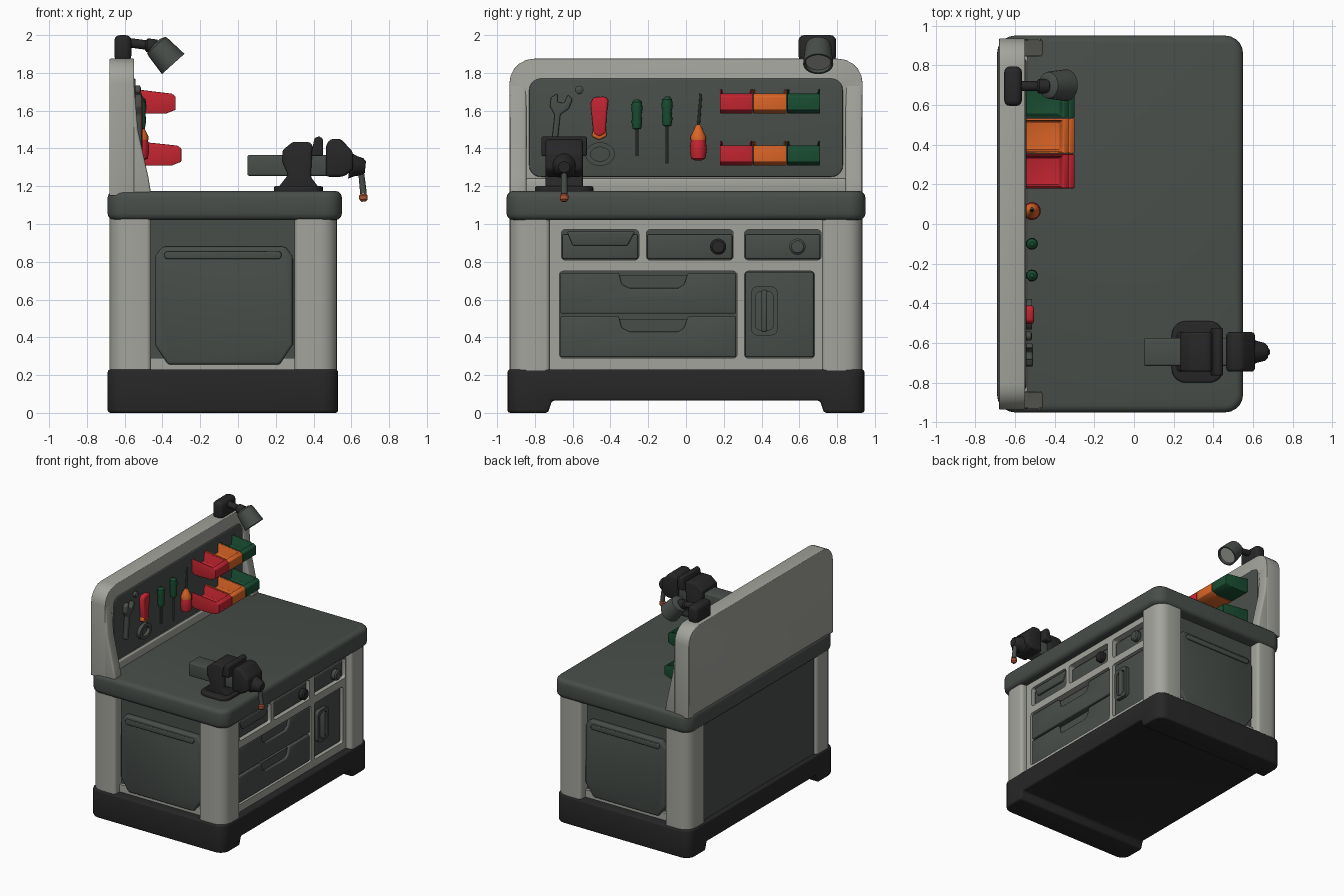
import bpy, bmesh, math
from mathutils import Vector

if "Cube" in bpy.data.objects:
    bpy.data.objects.remove(bpy.data.objects["Cube"])

def material(name, col):
    m = bpy.data.materials.new(name)
    m.diffuse_color = (*col, 1)
    m.use_nodes = True
    m.node_tree.nodes["Principled BSDF"].inputs["Base Color"].default_value = m.diffuse_color
    return m

STONE = material("warm_grey", (0.36, 0.37, 0.33))
SLATE = material("slate_grey", (0.065, 0.076, 0.068))
BLACK = material("soft_black", (0.02, 0.02, 0.021))
RED = material("red", (0.55, 0.018, 0.03))
ORANGE = material("orange", (0.72, 0.13, 0.02))
GREEN = material("green", (0.01, 0.075, 0.032))
COPPER = material("copper", (0.42, 0.09, 0.035))

def sharp(bm):
    return [e for e in bm.edges if e.calc_face_angle(0) > 0.6]

def finish(bm, name, mat, bevel=0):
    bmesh.ops.recalc_face_normals(bm, faces=bm.faces[:])
    if bevel:
        bmesh.ops.bevel(bm, geom=sharp(bm), offset=bevel, segments=3, profile=0.5,
                        affect='EDGES', clamp_overlap=True)
    for f in bm.faces:
        f.smooth = True
    for e in sharp(bm):
        e.smooth = False
    me = bpy.data.meshes.new(name)
    bm.to_mesh(me)
    bm.free()
    me.materials.append(mat)
    ob = bpy.data.objects.new(name, me)
    bpy.context.collection.objects.link(ob)
    return ob

def rrect(u0, u1, v0, v1, r=0.0, n=5):
    """Rounded rectangle; r may be four radii: (u1v1, u0v1, u0v0, u1v0)."""
    rs = r if isinstance(r, tuple) else (r,) * 4
    out = []
    for k, (su, sv) in enumerate(((1, 1), (-1, 1), (-1, -1), (1, -1))):
        q = rs[k]
        u, v = (u1 if su > 0 else u0), (v1 if sv > 0 else v0)
        if q == 0:
            out.append((u, v))
            continue
        for i in range(n + 1):
            a = math.pi / 2 * (k + i / n)
            out.append((u - su * q + q * math.cos(a), v - sv * q + q * math.sin(a)))
    return out

def ellipse(u, v, ru, rv, n=24):
    return [(u + ru * math.cos(2 * math.pi * i / n), v + rv * math.sin(2 * math.pi * i / n)) for i in range(n)]

def prism_mesh(pts, axis, a, b, holes=()):
    put = {'x': lambda u, v, w: (w, u, v), 'y': lambda u, v, w: (u, w, v),
           'z': lambda u, v, w: (u, v, w)}[axis]
    bm = bmesh.new()
    loops = [pts, *holes]
    sides = [[[bm.verts.new(put(u, v, w)) for u, v in lp] for lp in loops] for w in (a, b)]
    for L, H in zip(*sides):
        for i in range(len(L)):
            bm.faces.new((L[i - 1], L[i], H[i], H[i - 1]))
    for side in sides:
        if holes:
            edges = [bm.edges.get((L[i - 1], L[i])) for L in side for i in range(len(L))]
            bmesh.ops.triangle_fill(bm, use_beauty=True, edges=edges)
        else:
            bm.faces.new(side[0])
    return bm

def prism(name, pts, axis, a, b, mat, bevel=0, holes=(), corner=0):
    bm = prism_mesh(pts, axis, a, b, holes)
    if corner:  # large radius on upright edges first
        up = [e for e in bm.edges if abs((e.verts[0].co - e.verts[1].co).normalized().z) > 0.99]
        bmesh.ops.bevel(bm, geom=up, offset=corner, segments=5, profile=0.5, affect='EDGES')
    return finish(bm, name, mat, bevel)

def box(name, x0, x1, y0, y1, z0, z1, mat, bevel=0):
    return prism(name, rrect(x0, x1, y0, y1), 'z', z0, z1, mat, bevel)

def lathe(name, prof, origin, direction, mat, n=20):
    """Revolve (radius, distance) pairs about a direction from origin."""
    q = Vector(direction).to_track_quat('Z', 'Y')
    bm = bmesh.new()
    rings = [[bm.verts.new(Vector(origin) + q @ Vector((r * math.cos(2 * math.pi * i / n),
              r * math.sin(2 * math.pi * i / n), h))) for i in range(n)] for r, h in prof]
    for A, B in zip(rings, rings[1:]):
        for i in range(n):
            bm.faces.new((A[i - 1], A[i], B[i], B[i - 1]))
    bm.faces.new(rings[0])
    bm.faces.new(rings[-1])
    return finish(bm, name, mat)

# Plinth with feet, core cabinet and worktop
prism("plinth", [(-.945, 0), (-.73, 0), (-.71, .065), (.71, .065), (.73, 0), (.945, 0), (.945, .23), (-.945, .23)],
      'x', -.69, .53, BLACK, .015, corner=.08)
box("cabinet_core", -.655, .42, -.85, .85, .2, 1.05, SLATE)
prism("worktop", rrect(-.69, .55, -.95, .95, .09), 'z', 1.02, 1.175, SLATE, .035)

# Corner posts and side boards
for s, side in ((-1, "left"), (1, "right")):
    y0, y1 = sorted((s * .72, s * .935))
    for x0, x1, end in ((-.68, -.46, "back"), (.30, .525, "front")):
        outer = (0 if s > 0 else 2) + ((end == "back") == (s > 0))
        outer = {("front", 1): 0, ("back", 1): 1, ("back", -1): 2, ("front", -1): 3}[(end, s)]
        radii = tuple(.09 if k == outer else .025 for k in range(4))
        prism(f"{side}_{end}_post", rrect(x0, x1, y0, y1, radii), 'z', .21, 1.04, STONE)
    prism(f"{side}_bottom_rail", rrect(-.47, .31, .22, .29), 'y', s * .84, s * .875, STONE)
    prism(f"{side}_board", [(-.44, .36), (-.37, .255), (.22, .255), (.29, .36), (.29, .83), (.25, .88), (-.40, .88), (-.44, .83)],
          'y', s * .84, s * .895, SLATE, .015)
    prism(f"{side}_board_grip", rrect(-.39, .23, .815, .855, .018), 'y', s * .88, s * .91, SLATE, .006)

# Drawer face frame
prism("face_frame", rrect(-.74, .74, .21, 1.03), 'x', .40, .475, STONE, holes=[
    rrect(-.66, -.25, .81, .97, .02), rrect(-.21, .25, .81, .97, .02), rrect(.31, .715, .81, .97, .02),
    rrect(-.67, .27, .29, .75, .02), rrect(.31, .68, .29, .75, .02)])
# Small drawers
for i, (y0, y1) in enumerate(((-.655, -.255), (-.205, .245), (.315, .71))):
    box(f"small_drawer_{i + 1}", .40, .45, y0, y1, .815, .945, SLATE, .008)
prism("tray_pull", [(-.63, .96), (-.60, .885), (-.31, .885), (-.27, .96)], 'x', .43, .47, SLATE, .008)
for y, m, name in ((.17, BLACK, "black_knob"), (.59, SLATE, "grey_knob")):
    lathe(name, [(.025, 0), (.025, .025), (.043, .03), (.043, .06), (.032, .07)], (.43, y, .88), (1, 0, 0), m)
# Wide drawers with notched grips
for i, z in enumerate((.295, .525)):
    t = z + .215
    prism(f"wide_drawer_{i + 1}", [(-.665, z), (.265, z), (.265, t), (.01, t), (-.01, t - .06), (-.04, t - .08),
          (-.30, t - .08), (-.34, t - .06), (-.355, t), (-.665, t)], 'x', .40, .465, SLATE, .008)
    box(f"drawer_grip_{i + 1}", .40, .445, -.36, .02, t - .1, t - .012, SLATE)
# Door with pull
box("door", .40, .455, .315, .675, .295, .745, SLATE, .008)
prism("door_pull", rrect(.345, .485, .41, .67, .035), 'x', .45, .485, SLATE,
      holes=[rrect(.37, .46, .44, .64, .02)])
box("door_pull_bar", .45, .495, .40, .43, .43, .65, SLATE, .008)

# Backboard, wings and tool panel
prism("backboard", rrect(-.935, .935, 1.15, 1.875, (.13, .13, .005, .005)), 'x', -.68, -.55, STONE, .025)
for s, side in ((-1, "left"), (1, "right")):
    prism(f"{side}_wing", [(-.62, 1.16), (-.46, 1.16), (-.475, 1.25), (-.53, 1.5), (-.55, 1.74), (-.62, 1.74)],
          'y', s * .845, s * .933, STONE, .012)
box("lower_ledge", -.6, -.535, -.85, .85, 1.16, 1.24, STONE, .01)
prism("tool_panel", rrect(-.83, .83, 1.25, 1.77, .06), 'x', -.57, -.543, SLATE, .006)

# Storage bins
for row, (zb, zt, xf) in enumerate(((1.31, 1.44, -.30), (1.585, 1.715, -.33))):
    for (y0, y1), m, c in zip(((.18, .352), (.356, .532), (.536, .71)), (RED, ORANGE, GREEN), ("red", "orange", "green")):
        bm = prism_mesh([(-.555, zb + .02), (-.52, zb), (xf - .05, zb), (xf, zb + .02), (xf, zt - .04),
                         (xf - .02, zt - .025), (-.555, zt)], 'y', y0, y1)
        bmesh.ops.recalc_face_normals(bm, faces=bm.faces[:])
        top = max(bm.faces, key=lambda f: f.normal.z)
        bmesh.ops.inset_region(bm, faces=[top], thickness=.014)
        bmesh.ops.inset_region(bm, faces=[top], thickness=.012, depth=-.075)
        finish(bm, f"{c}_bin_{row + 1}", m, .005)

# Screwdrivers
X = -.515
GRIP = [(.008, 0), (.022, .006), (.028, .04), (.024, .08), (.03, .11), (.026, .145), (.01, .16)]
for y, z, tip in ((-.26, 1.5, 1.36), (-.10, 1.515, 1.32)):
    lathe("green_screwdriver_handle", GRIP, (X, y, z), (0, 0, 1), GREEN)
    lathe("screwdriver_shaft", [(.009, 0), (.009, z + .01 - tip)], (X, y, tip), (0, 0, 1), SLATE, 10)
lathe("red_screwdriver_handle", [(.015, 0), (.038, .012), (.045, .06), (.04, .1), (.03, .13)], (X, .065, 1.335), (0, 0, 1), RED)
lathe("orange_collar", [(.04, 0), (.04, .02), (.028, .045), (.012, .08)], (X, .065, 1.445), (0, 0, 1), ORANGE)
lathe("red_screwdriver_shaft", [(.009, 0), (.007, .18)], (X, .065, 1.51), (0, .08, 1), SLATE, 10)

# Red cutter, ring and spanner
prism("red_cutter", [(-.49, 1.48), (-.46, 1.46), (-.425, 1.48), (-.42, 1.58), (-.41, 1.66), (-.43, 1.675), (-.49, 1.67), (-.505, 1.64)],
      'x', -.55, -.505, RED, .012)
prism("cutter_trim", [(-.50, 1.465), (-.46, 1.445), (-.42, 1.465), (-.425, 1.5), (-.49, 1.5)], 'x', -.55, -.51, ORANGE, .008)
prism("hanging_ring", ellipse(-.455, 1.37, .078, .062), 'x', -.55, -.515, SLATE, holes=[ellipse(-.455, 1.37, .05, .037)])
prism("spanner", [(-.715, 1.40), (-.685, 1.39), (-.665, 1.58), (-.62, 1.61), (-.60, 1.66), (-.625, 1.685), (-.645, 1.64),
      (-.68, 1.645), (-.68, 1.69), (-.715, 1.67), (-.72, 1.62), (-.695, 1.58)], 'x', -.55, -.51, SLATE, .008)
lathe("panel_peg", [(.022, 0), (.022, .03), (.012, .036)], (-.55, -.565, 1.71), (1, 0, 0), SLATE, 12)

# Lamp
box("lamp_clamp", -.655, -.565, .595, .795, 1.86, 2.0, BLACK, .03)
lathe("lamp_arm", [(.025, 0), (.025, .09), (.036, .10), (.036, .15), (.02, .16)], (-.58, .695, 1.96), (1, 0, -.13), BLACK)
lathe("lamp_head", [(.04, 0), (.066, .012), (.07, .03), (.08, .145), (.07, .145), (.064, .12)],
      (-.44, .7, 1.955), (.63, 0, -.70), SLATE, 28)
lathe("lamp_lens", [(.066, .11), (.066, .128)], (-.44, .7, 1.955), (.63, 0, -.70), STONE, 28)

# Vise
VY = -.645
prism("vise_base", rrect(.19, .45, VY - .155, VY + .155, .07), 'z', 1.165, 1.2, BLACK, .01)
prism("vise_body", [(.21, 1.19), (.43, 1.19), (.385, 1.25), (.395, 1.42), (.375, 1.435), (.29, 1.435), (.235, 1.39),
      (.235, 1.33), (.265, 1.26)], 'y', VY - .1, VY + .1, BLACK, .015)
box("vise_slide", .05, .50, VY - .07, VY + .07, 1.255, 1.365, SLATE, .01)
prism("fixed_jaw", [(.385, 1.36), (.45, 1.36), (.45, 1.45), (.43, 1.465), (.405, 1.455)],
      'y', VY - .12, VY + .12, BLACK, .008)
prism("moving_jaw", [(.465, 1.25), (.56, 1.25), (.61, 1.29), (.61, 1.38), (.545, 1.45), (.49, 1.45), (.465, 1.42)],
      'y', VY - .1, VY + .1, BLACK, .018)
lathe("vise_screw", [(.07, 0), (.055, .03), (.045, .07), (.03, .085)], (.59, VY, 1.31), (1, 0, -.1), BLACK)
lathe("vise_handle", [(.022, 0), (.016, .04), (.018, .15)], (.648, VY, 1.31), (.11, 0, -1), SLATE, 14)
lathe("vise_handle_tip", [(.012, 0), (.023, .008), (.023, .03), (.012, .042)], (.663, VY, 1.16), (.05, 0, -1), COPPER, 14)
